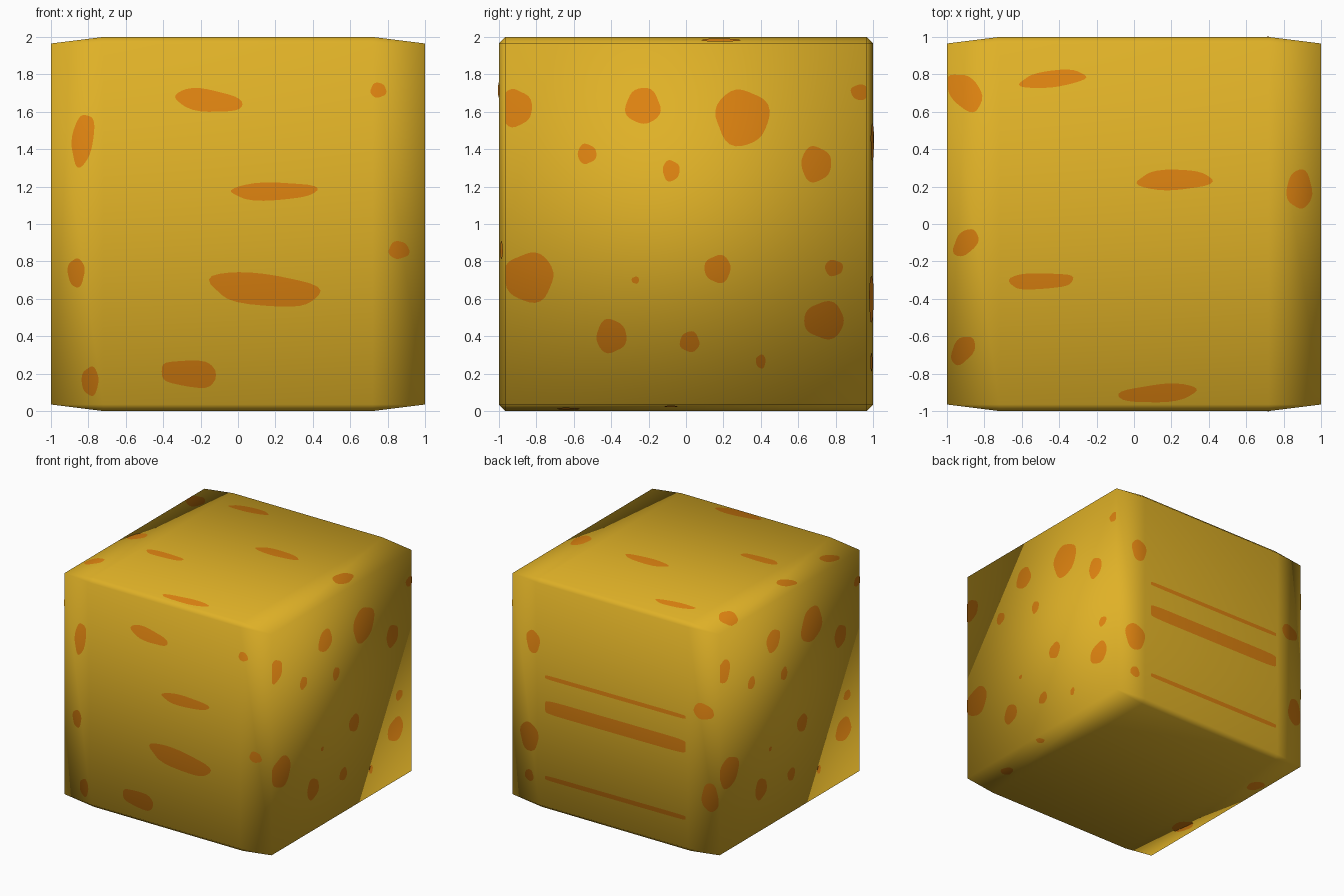
import bpy, bmesh, math, random
from mathutils import Vector
from mathutils.bvhtree import BVHTree

if "Cube" in bpy.data.objects:
    bpy.data.objects.remove(bpy.data.objects["Cube"])

random.seed(4)


def material(name, rgb):
    m = bpy.data.materials.new(name)
    m.diffuse_color = (*rgb, 1)
    m.use_nodes = True
    m.node_tree.nodes["Principled BSDF"].inputs["Base Color"].default_value = m.diffuse_color
    return m


def add_object(name, bm, mat):
    me = bpy.data.meshes.new(name)
    bm.to_mesh(me)
    for p in me.polygons:
        p.use_smooth = True
    me.materials.append(mat)
    ob = bpy.data.objects.new(name, me)
    ob.location.z = 1
    bpy.context.collection.objects.link(ob)
    return ob


yellow = material("golden yellow", (0.74, 0.44, 0.02))
orange = material("dark orange", (0.71, 0.22, 0.005))

# Block: a narrow cube with a small bevel, stretched along x
STRETCH = 8
body_bm = bmesh.new()
bmesh.ops.create_cube(body_bm, size=2)
bmesh.ops.scale(body_bm, vec=(1 / STRETCH, 1, 1), verts=body_bm.verts)
bmesh.ops.bevel(body_bm, geom=body_bm.edges[:], offset=0.035, segments=1, affect='EDGES')
bmesh.ops.scale(body_bm, vec=(STRETCH, 1, 1), verts=body_bm.verts)
bmesh.ops.recalc_face_normals(body_bm, faces=body_bm.faces)
surface = BVHTree.FromBMesh(body_bm)
body = add_object("cheese_block", body_bm, yellow)

X, Y, Z = Vector((1, 0, 0)), Vector((0, 1, 0)), Vector((0, 0, 1))


def patch(bm, U, V, u, v, ru, rv, skew=0.0, power=2.0, wobble=0.05):
    """Thin patch laid on the block; u, v centre, ru, rv radii, skew tilts it."""
    N = U.cross(V)
    lim_u = 0.995 if abs(U.x) else 0.965
    phase = random.uniform(0, 6.28)
    sides, rings = 28, 3

    def place(a, b):
        a, b = max(-lim_u, min(lim_u, a)), max(-0.965, min(0.965, b))
        hit = surface.ray_cast(U * a + V * b + N * 2, -N)[0]
        return bm.verts.new(hit + N * 0.004)

    centre, loops = place(u, v), []
    for k in range(1, rings + 1):
        loop = []
        for i in range(sides):
            t = 2 * math.pi * i / sides
            r = k / rings * (1 + wobble * (math.sin(3 * t + phase) + 0.6 * math.sin(5 * t - phase)))
            c, s = math.cos(t), math.sin(t)
            a = r * math.copysign(abs(c) ** (2 / power), c)
            b = r * math.copysign(abs(s) ** (2 / power), s)
            loop.append(place(u + a * ru, v + b * rv + a * skew))
        loops.append(loop)
    for i in range(sides):
        j = (i + 1) % sides
        bm.faces.new((centre, loops[0][i], loops[0][j]))
        for p, q in zip(loops, loops[1:]):
            bm.faces.new((p[i], q[i], q[j], p[j]))


def patches(name, sets):
    bm = bmesh.new()
    for U, V, items in sets:
        for item in items:
            patch(bm, U, V, *item)
    ob = add_object(name, bm, orange)
    # Follow the block's soft shading
    mod = ob.modifiers.new("shading", 'DATA_TRANSFER')
    mod.object = body
    mod.use_loop_data = True
    mod.data_types_loops = {'CUSTOM_NORMAL'}
    mod.loop_mapping = 'POLYINTERP_NEAREST'


# Spots on each side: (across, up, half width, half height, skew)
front = [(-0.16, 0.66, 0.18, 0.06, -0.02), (-0.83, 0.45, 0.06, 0.135, 0.04),
         (0.75, 0.715, 0.042, 0.04), (0.19, 0.175, 0.23, 0.048, 0.005),
         (0.14, -0.35, 0.29, 0.085, -0.03, 2.3), (0.86, -0.14, 0.055, 0.047),
         (-0.865, -0.26, 0.045, 0.077), (-0.79, -0.84, 0.045, 0.077),
         (-0.26, -0.80, 0.145, 0.07, -0.01, 2.8)]
end = [(-0.91, 0.62, 0.085, 0.10), (-0.23, 0.63, 0.093, 0.096), (-0.53, 0.375, 0.05, 0.053),
       (-0.08, 0.285, 0.045, 0.056), (0.30, 0.57, 0.143, 0.15), (0.695, 0.32, 0.08, 0.095),
       (0.93, 0.705, 0.048, 0.042), (-0.84, -0.285, 0.133, 0.132), (-0.27, -0.30, 0.02, 0.019),
       (0.17, -0.24, 0.07, 0.074), (0.79, -0.235, 0.048, 0.043), (-0.40, -0.60, 0.08, 0.09),
       (0.02, -0.63, 0.052, 0.055), (0.74, -0.515, 0.106, 0.10), (0.40, -0.735, 0.026, 0.037)]
top = [(-0.905, 0.705, 0.095, 0.092, -0.04), (-0.435, 0.775, 0.175, 0.045, 0.02),
       (0.215, 0.235, 0.20, 0.055, 0.005), (0.885, 0.185, 0.068, 0.104),
       (-0.90, -0.10, 0.067, 0.066, 0.03), (-0.50, -0.305, 0.17, 0.042, 0.005, 2.6),
       (-0.915, -0.675, 0.064, 0.07, 0.03), (0.13, -0.905, 0.21, 0.048, 0.015)]
back = [(-0.78, 0.44, 0.07, 0.10), (-0.82, -0.40, 0.095, 0.125), (-0.82, -0.74, 0.045, 0.05),
        (0.86, 0.26, 0.09, 0.07), (0.92, -0.48, 0.075, 0.125)]
bottom = [(-0.90, -0.50, 0.07, 0.08), (-0.86, 0.40, 0.08, 0.10),
          (0.85, 0.63, 0.045, 0.06), (0.95, 0.08, 0.035, 0.035)]
patches("spots", [(X, Z, front), (Y, Z, end), (-Y, Z, end), (X, Y, top),
                  (-X, Z, back), (X, -Y, bottom)])

# Long stripes on the back
stripes = [(0.02, h, 0.68, r, 0.004, 9, 0) for h, r in
           ((0.17, 0.018), (-0.09, 0.06), (-0.71, 0.02))]
patches("back_stripes", [(-X, Z, stripes)])
